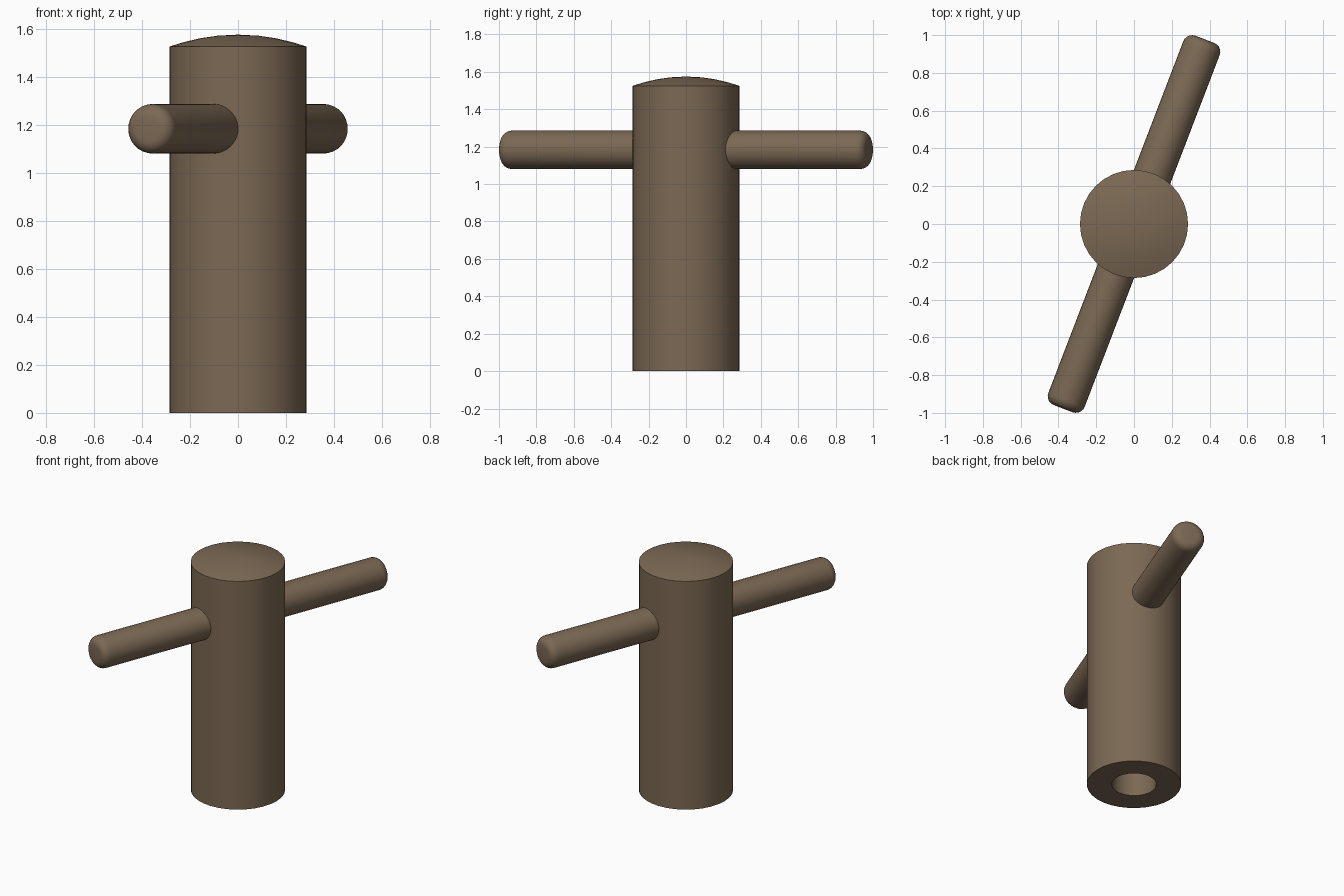
import bpy
import math
from mathutils import Matrix

cube = bpy.data.objects.get("Cube")
if cube:
    bpy.data.objects.remove(cube, do_unlink=True)

bronze = bpy.data.materials.new("brown_metal")
bronze.use_nodes = True
colour = (0.2, 0.14, 0.088, 1)
bronze.diffuse_color = colour
bronze.node_tree.nodes["Principled BSDF"].inputs["Base Color"].default_value = colour


def lathe(name, profile, sides):
    """Turn (radius, height) points, listed bottom to top outside, about z."""
    verts, faces, rings = [], [], []
    for radius, height in profile:
        count = sides if radius > 0 else 1
        rings.append(range(len(verts), len(verts) + count))
        for i in range(count):
            a = math.tau * i / sides
            verts.append((radius * math.cos(a), radius * math.sin(a), height))
    for low, high in zip(rings, rings[1:]):
        for i in range(sides):
            j = (i + 1) % sides
            loop = [low[i % len(low)], low[j % len(low)],
                    high[j % len(high)], high[i % len(high)]]
            faces.append(list(dict.fromkeys(loop)))
    mesh = bpy.data.meshes.new(name)
    mesh.from_pydata(verts, [], faces)
    mesh.materials.append(bronze)
    obj = bpy.data.objects.new(name, mesh)
    bpy.context.collection.objects.link(obj)
    bpy.ops.object.select_all(action="DESELECT")
    obj.select_set(True)
    bpy.context.view_layer.objects.active = obj
    bpy.ops.object.shade_smooth_by_angle(angle=math.radians(35))
    return obj


# Upright body with a blind socket below and a shallow dome on top
R, BORE, DEPTH, SHOULDER, RISE = 0.286, 0.135, 0.8, 1.525, 0.05
dome = [(R * t, SHOULDER + RISE * (1 - t * t)) for t in (1, 0.8, 0.55, 0.3, 0)]
lathe("body", [(0, DEPTH), (BORE, DEPTH), (BORE, 0), (R, 0)] + dome, 32)

# Cross bar with rounded ends, passing through the body
HALF, BAR_R, ROUND = 1.047, 0.103, 0.05
corner = [(BAR_R - ROUND + ROUND * math.cos(a), HALF - ROUND + ROUND * math.sin(a))
          for a in (math.pi / 2 * k / 5 for k in range(6))]
end = corner + [(0, HALF)]
bar = lathe("cross_bar", [(r, -h) for r, h in reversed(end)] + end, 32)
bar.matrix_world = (Matrix.Translation((0, 0, 1.183))
                    @ Matrix.Rotation(math.radians(-21), 4, "Z")
                    @ Matrix.Rotation(math.radians(-90), 4, "X"))
